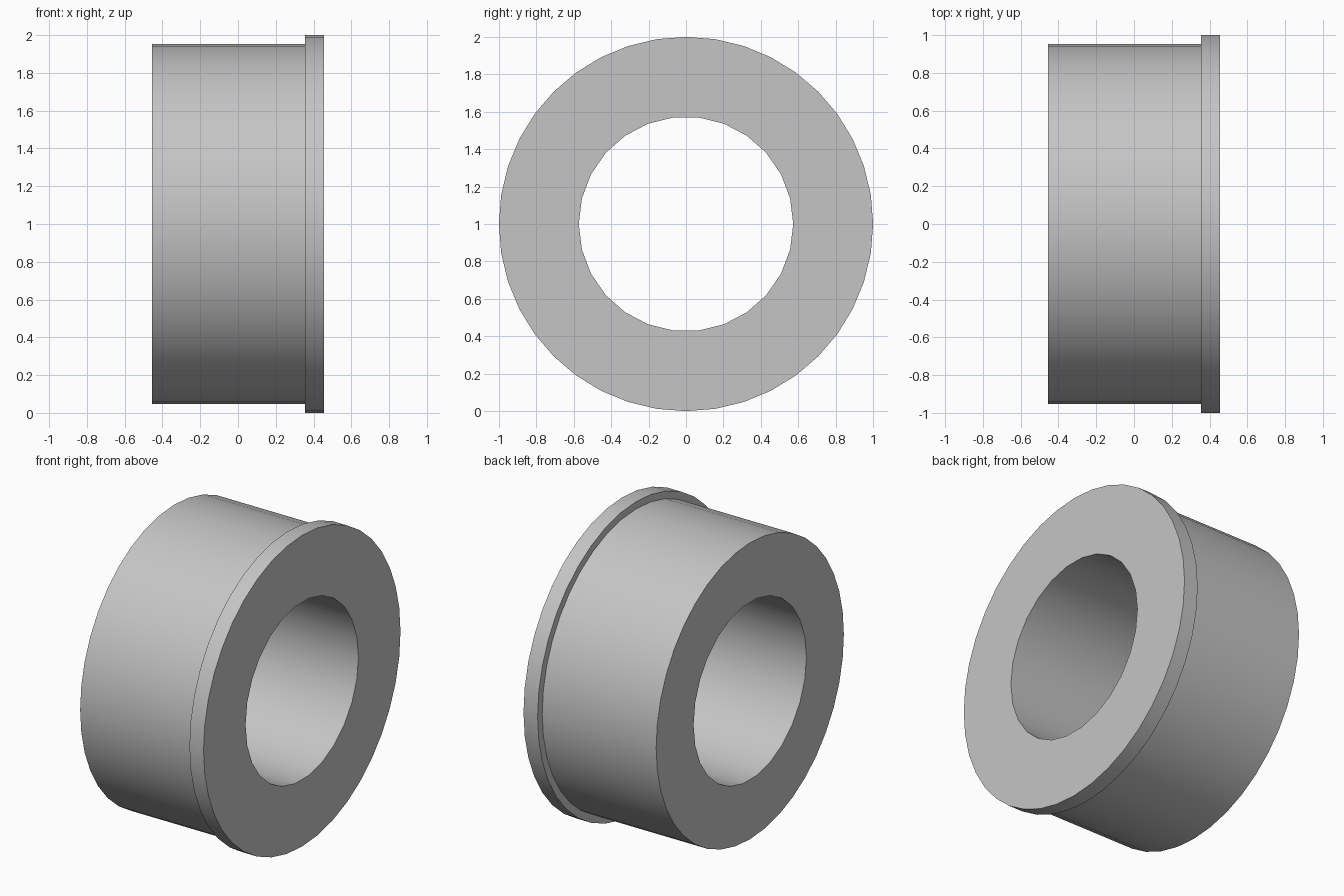
import bpy, bmesh, math
from mathutils import Vector

cube = bpy.data.objects.get("Cube")
if cube:
    bpy.data.objects.remove(cube, do_unlink=True)

steel = bpy.data.materials.new("light grey metal")
steel.use_nodes = True
grey = (0.56, 0.56, 0.56, 1)
steel.diffuse_color = grey
steel.node_tree.nodes["Principled BSDF"].inputs["Base Color"].default_value = grey


def turned_solid(name, profile, sides):
    """Solid turned about the x axis from (x, radius) points, capped at both ends."""
    bm = bmesh.new()
    rings = []
    for x, radius in profile:
        angles = [math.tau * i / sides for i in range(sides)]
        rings.append([bm.verts.new((x, radius * math.cos(a), 1 + radius * math.sin(a)))
                      for a in angles])
    for a, b in zip(rings, rings[1:]):
        for i in range(sides):
            j = (i + 1) % sides
            bm.faces.new((a[i], a[j], b[j], b[i]))
    bm.faces.new(rings[0])
    bm.faces.new(rings[-1])
    bmesh.ops.recalc_face_normals(bm, faces=bm.faces)
    mesh = bpy.data.meshes.new(name)
    bm.to_mesh(mesh)
    bm.free()
    mesh.materials.append(steel)
    obj = bpy.data.objects.new(name, mesh)
    bpy.context.collection.objects.link(obj)
    return obj


# Sleeve with a thin flange at its right end
bushing = turned_solid("flanged_bushing", [(-0.455, 0.953), (0.355, 0.953),
                                           (0.355, 1.0), (0.455, 1.0)], 40)

# Through bore
bore = turned_solid("bore_cutter", [(-0.6, 0.573), (0.6, 0.573)], 26)
cut = bushing.modifiers.new("bore", 'BOOLEAN')
cut.operation = 'DIFFERENCE'
cut.solver = 'EXACT'
cut.object = bore

bpy.ops.object.select_all(action='DESELECT')
bpy.context.view_layer.objects.active = bushing
bushing.select_set(True)
bpy.ops.object.modifier_apply(modifier=cut.name)
bpy.data.objects.remove(bore, do_unlink=True)

# Smooth walls, crisp rims
bpy.ops.object.shade_smooth_by_angle(angle=math.radians(35))
